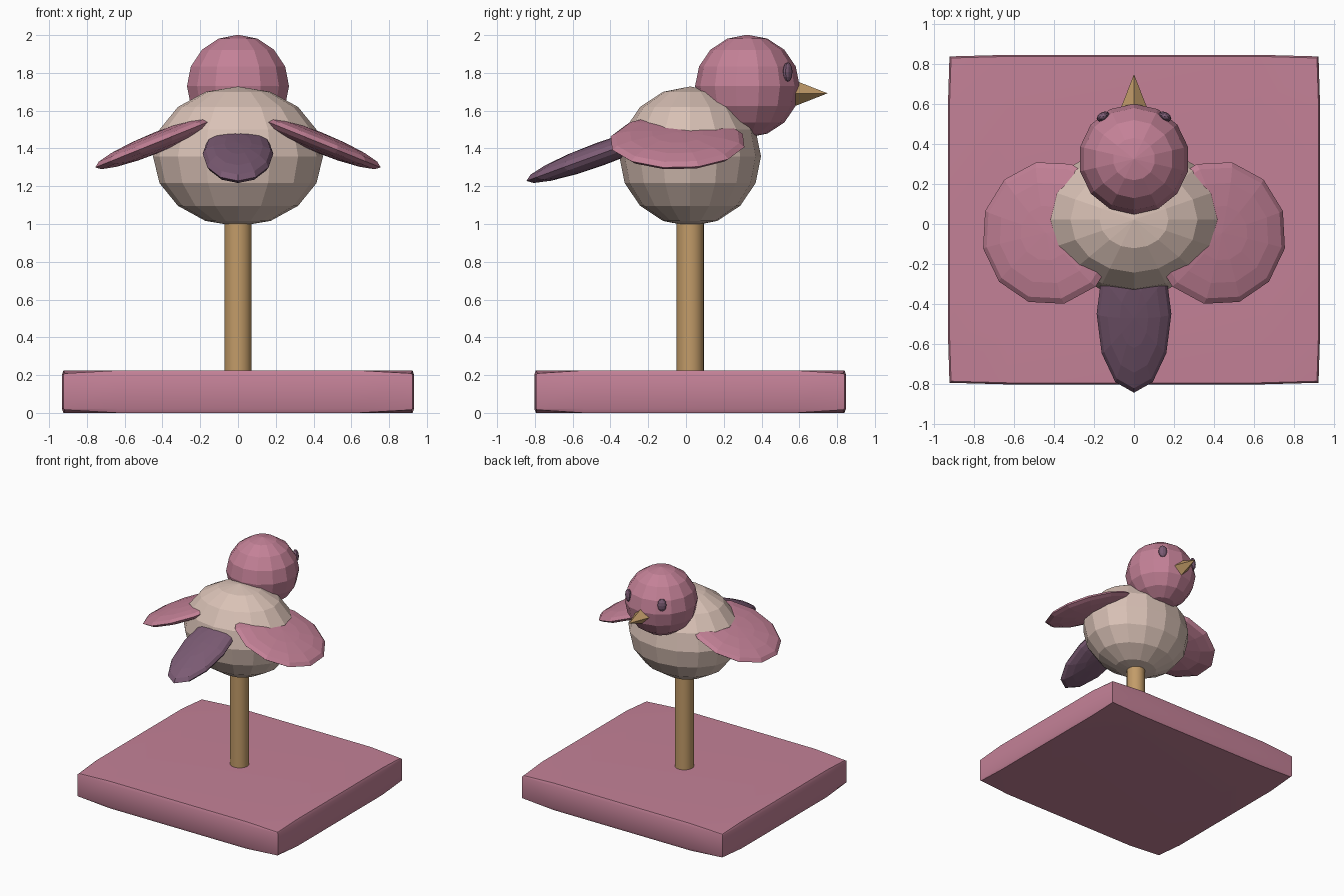
import bpy, bmesh, math
from mathutils import Matrix, Vector

if "Cube" in bpy.data.objects:
    bpy.data.objects.remove(bpy.data.objects["Cube"])


def material(name, color):
    m = bpy.data.materials.new(name)
    m.diffuse_color = (*color, 1)
    m.use_nodes = True
    m.node_tree.nodes["Principled BSDF"].inputs["Base Color"].default_value = m.diffuse_color
    return m


PINK = material("dusty_pink", (0.55, 0.22, 0.31))
CREAM = material("warm_cream", (0.70, 0.54, 0.47))
WOOD = material("light_wood", (0.54, 0.33, 0.14))
PURPLE = material("dark_plum", (0.20, 0.105, 0.175))


def finish(bm, name, mat, smooth=None):
    bmesh.ops.recalc_face_normals(bm, faces=bm.faces)
    me = bpy.data.meshes.new(name)
    bm.to_mesh(me)
    bm.free()
    ob = bpy.data.objects.new(name, me)
    bpy.context.collection.objects.link(ob)
    me.materials.append(mat)
    if smooth:
        bpy.ops.object.select_all(action='DESELECT')
        ob.select_set(True)
        bpy.context.view_layer.objects.active = ob
        bpy.ops.object.shade_smooth_by_angle(angle=math.radians(smooth))
    return ob


def ellipsoid(name, mat, center, radii, segs=16, rings=8, rot=None):
    bm = bmesh.new()
    bmesh.ops.create_uvsphere(bm, u_segments=segs, v_segments=rings, radius=1)
    m = Matrix.Translation(center) @ (rot or Matrix()) @ Matrix.Diagonal((*radii, 1))
    bm.transform(m)
    return finish(bm, name, mat)


def cone(name, mat, r1, r2, depth, segs, matrix, smooth=None):
    bm = bmesh.new()
    bmesh.ops.create_cone(bm, cap_ends=True, segments=segs, radius1=r1,
                          radius2=r2, depth=depth)
    bm.transform(matrix)
    return finish(bm, name, mat, smooth)


def rot(deg, axis):
    return Matrix.Rotation(math.radians(deg), 4, axis)


# Base slab: a 3 x 3 x 3 box whose edges and corners are drawn in slightly
levels = (-1, -0.68, 0.68, 1)
half = Vector((0.932, 0.825, 0.1125))
bm = bmesh.new()
verts = {}
for i in range(4):
    for j in range(4):
        for k in range(4):
            outer = [n in (0, 3) for n in (i, j, k)]
            count = sum(outer)
            if not count:
                continue
            p = [levels[i], levels[j], (-1, -0.8, 0.8, 1)[k]]
            pull = (0, 0, 0.008, 0.016)[count]
            for a in range(3):
                p[a] *= half[a]
                if outer[a] and not (a == 2 and count < 3):
                    p[a] -= math.copysign(pull, p[a])
            verts[i, j, k] = bm.verts.new((p[0], p[1] + 0.022, p[2] + half.z))
for axis in range(3):
    for end in (0, 3):
        for u in range(3):
            for v in range(3):
                quad = []
                for du, dv in ((0, 0), (1, 0), (1, 1), (0, 1)):
                    key = [u + du, v + dv]
                    key.insert(axis, end)
                    quad.append(verts[tuple(key)])
                bm.faces.new(quad)
finish(bm, "base", PINK, 30)

# Perch post
cone("post", WOOD, 0.072, 0.072, 0.86, 24, Matrix.Translation((0, 0.022, 0.63)), 40)

# Body and head
ellipsoid("body", CREAM, (0, 0.022, 1.358), (0.45, 0.375, 0.37))
ellipsoid("head", PINK, (0, 0.325, 1.73), (0.277, 0.277, 0.272), 14, 8)

# Four-sided beak pointing along +y
cone("beak", WOOD, 0.078, 0, 0.20, 4,
     Matrix.Translation((0, 0.65, 1.692)) @ rot(-90, 'X'))

# Tail, sloping down behind the body
ellipsoid("tail", PURPLE, (0, -0.45, 1.372), (0.187, 0.42, 0.062), 12, 8, rot(20, 'X'))

# Mirrored wings and eyes
for side, label in ((-1, "left"), (1, "right")):
    ellipsoid(label + "_wing", PINK, (side * 0.42, -0.045, 1.435),
              (0.37, 0.362, 0.055), 12, 8,
              rot(side * 22, 'Y') @ rot(side * -12, 'Z'))
    ellipsoid(label + "_eye", PURPLE, (side * 0.155, 0.538, 1.805),
              (0.035, 0.022, 0.052), 10, 6, rot(side * -30, 'Z'))
